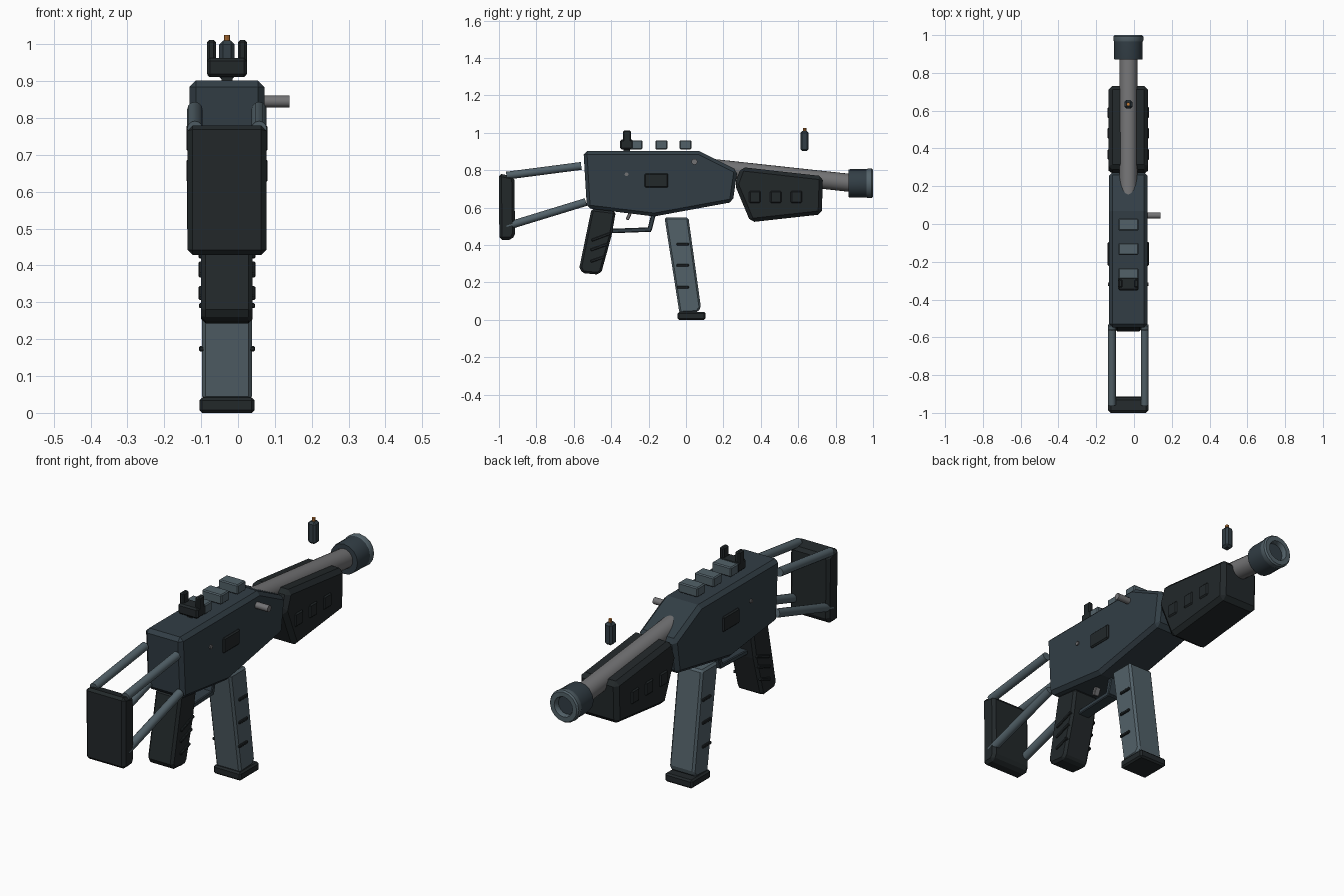
import bpy, bmesh, math
from mathutils import Vector

if "Cube" in bpy.data.objects:
    bpy.data.objects.remove(bpy.data.objects["Cube"])

CX = -0.03  # centre plane of the body


def material(name, rgb):
    m = bpy.data.materials.new(name)
    m.diffuse_color = (*rgb, 1)
    m.use_nodes = True
    m.node_tree.nodes["Principled BSDF"].inputs["Base Color"].default_value = m.diffuse_color
    return m


SLATE = material("slate", (0.032, 0.048, 0.060))
BLACK = material("black", (0.016, 0.021, 0.023))
STEEL = material("blue_steel", (0.085, 0.120, 0.140))
METAL = material("bare_metal", (0.17, 0.17, 0.175))
ORANGE = material("orange", (0.55, 0.20, 0.04))


def finish(name, bm, mat, bevel=0.0, smooth=False):
    bmesh.ops.recalc_face_normals(bm, faces=bm.faces[:])
    me = bpy.data.meshes.new(name)
    bm.to_mesh(me)
    bm.free()
    ob = bpy.data.objects.new(name, me)
    bpy.context.collection.objects.link(ob)
    me.materials.append(mat)
    if bevel:
        mod = ob.modifiers.new("bevel", 'BEVEL')
        mod.width, mod.segments = bevel, 1
        mod.limit_method, mod.angle_limit = 'ANGLE', math.radians(40)
    if smooth:
        bpy.ops.object.select_all(action='DESELECT')
        ob.select_set(True)
        bpy.context.view_layer.objects.active = ob
        bpy.ops.object.shade_smooth_by_angle(angle=math.radians(35))
    return ob


def plate(name, pts, half, mat, bevel=0.0, x=CX):
    """Side profile of (y, z) points, extruded to both sides of x."""
    bm = bmesh.new()
    f = bm.faces.new([bm.verts.new((x - half, y, z)) for y, z in pts])
    r = bmesh.ops.extrude_face_region(bm, geom=[f])
    bmesh.ops.translate(bm, vec=(2 * half, 0, 0),
                        verts=[v for v in r['geom'] if isinstance(v, bmesh.types.BMVert)])
    return finish(name, bm, mat, bevel)


def box(name, y0, y1, z0, z1, half, mat, bevel=0.0, x=CX):
    return plate(name, [(y0, z0), (y1, z0), (y1, z1), (y0, z1)], half, mat, bevel, x)


def bar(name, a, b, t, half, mat, bevel=0.0):
    """Flat bar of thickness t from a to b in the side plane."""
    a, b = Vector(a), Vector(b)
    d = (b - a).normalized() * t / 2
    n = Vector((-d.y, d.x))
    return plate(name, [a - n, b - n, b + n, a + n], half, mat, bevel)


def rod(name, a, b, r, mat, sides=16):
    a, b = Vector(a), Vector(b)
    bm = bmesh.new()
    bmesh.ops.create_cone(bm, cap_ends=True, segments=sides, radius1=r, radius2=r,
                          depth=(b - a).length)
    bm.transform((b - a).to_track_quat('Z', 'Y').to_matrix().to_4x4())
    bmesh.ops.translate(bm, vec=(a + b) / 2, verts=bm.verts[:])
    return finish(name, bm, mat, smooth=True)


def lathe(name, prof, z, mat, sides=16):
    """Closed (radius, y) profile turned about a y axis."""
    bm = bmesh.new()
    rings = [[bm.verts.new((CX + r * math.cos(a), y, z + r * math.sin(a)))
              for a in (2 * math.pi * i / sides for i in range(sides))] for r, y in prof]
    for k, p in enumerate(rings):
        q = rings[(k + 1) % len(rings)]
        for i in range(sides):
            j = (i + 1) % sides
            bm.faces.new((p[i], p[j], q[j], q[i]))
    return finish(name, bm, mat, smooth=True)


# main body
plate("receiver", [(-0.548, 0.902), (0.07, 0.902), (0.275, 0.80), (0.25, 0.63),
                   (-0.17, 0.553), (-0.53, 0.597)], 0.102, SLATE, 0.018)
plate("handguard", [(0.295, 0.817), (0.732, 0.768), (0.726, 0.564), (0.345, 0.522),
                    (0.26, 0.725)], 0.104, BLACK, 0.02)
box("side_port", -0.222, -0.095, 0.708, 0.783, 0.11, BLACK, 0.006)
rod("body_pin", (CX - 0.108, -0.318, 0.778), (CX + 0.108, -0.318, 0.778), 0.01, METAL, 10)
for i, y in enumerate((0.368, 0.48, 0.59)):
    box(f"handguard_vent_{i}", y - 0.03, y + 0.03, 0.624, 0.69, 0.11, BLACK, 0.006)

# barrel and muzzle
rod("barrel", (CX, 0.10, 0.817), (CX, 0.90, 0.730), 0.048, METAL, 20)
lathe("muzzle_body", [(0.001, 0.87), (0.074, 0.87), (0.076, 0.88), (0.076, 0.968),
                      (0.07, 0.975), (0.001, 0.975)], 0.73, SLATE)
lathe("muzzle_ring", [(0.076, 0.965), (0.079, 0.972), (0.079, 0.992), (0.073, 1.0),
                      (0.05, 1.0), (0.045, 0.992), (0.045, 0.965)], 0.73, STEEL)

# charging handle
rod("charging_handle", (0.04, 0.045, 0.845), (0.14, 0.045, 0.845), 0.016, METAL, 12)

# pistol grip with ribs
plate("pistol_grip", [(-0.505, 0.595), (-0.375, 0.58), (-0.398, 0.45), (-0.45, 0.262),
                      (-0.467, 0.242), (-0.555, 0.25), (-0.57, 0.28)], 0.07, BLACK, 0.012)
for i, (a, b) in enumerate([((-0.51, 0.312), (-0.435, 0.338)),
                            ((-0.51, 0.373), (-0.42, 0.405)),
                            ((-0.505, 0.425), (-0.405, 0.462))]):
    bar(f"grip_rib_{i}", a, b, 0.014, 0.077, BLACK, 0.003)

# trigger and guard
bar("guard_bottom", (-0.40, 0.475), (-0.185, 0.483), 0.024, 0.03, SLATE, 0.004)
bar("guard_front", (-0.195, 0.48), (-0.172, 0.57), 0.024, 0.03, SLATE, 0.004)
bar("trigger", (-0.315, 0.535), (-0.29, 0.59), 0.018, 0.015, METAL, 0.003)

# magazine
plate("magazine", [(-0.115, 0.548), (0.013, 0.548), (0.08, 0.065), (0.06, 0.04),
                   (-0.035, 0.035)], 0.068, STEEL, 0.01)
box("magazine_base", -0.045, 0.105, 0.0, 0.042, 0.075, BLACK, 0.008)
for i, z in enumerate((0.404, 0.291, 0.174)):
    box(f"magazine_rib_{i}", -0.05, 0.015, z - 0.007, z + 0.007, 0.076, BLACK, 0.003)

# skeleton stock
for side, s in (("left", -1), ("right", 1)):
    x = CX + s * 0.087
    rod(f"upper_strut_{side}", (x, -0.96, 0.771), (x, -0.56, 0.823), 0.021, STEEL, 12)
    rod(f"lower_strut_{side}", (x, -0.96, 0.50), (x, -0.535, 0.63), 0.021, STEEL, 12)
plate("butt_plate", [(-1.0, 0.783), (-0.918, 0.764), (-0.914, 0.46), (-0.93, 0.428),
                     (-0.998, 0.428)], 0.107, BLACK, 0.014)

# top rail blocks
for i, y in enumerate((-0.265, -0.132, -0.003)):
    box(f"rail_block_{i}", y - 0.032, y + 0.032, 0.912, 0.96, 0.053, STEEL, 0.005)

# rear sight
box("rear_sight_base", -0.352, -0.28, 0.912, 0.963, 0.054, BLACK, 0.008)
box("rear_sight_foot", -0.335, -0.30, 0.895, 0.92, 0.015, BLACK)
for side, s in (("left", -1), ("right", 1)):
    box(f"rear_sight_post_{side}", -0.337, -0.294, 0.94, 1.012, 0.012, BLACK, 0.006,
        CX + s * 0.042)

# front sight with coloured tip
box("front_sight_post", 0.611, 0.656, 0.902, 1.01, 0.021, SLATE, 0.01)
rod("front_sight_tip", (CX, 0.634, 0.99), (CX, 0.634, 1.025), 0.009, ORANGE, 10)
